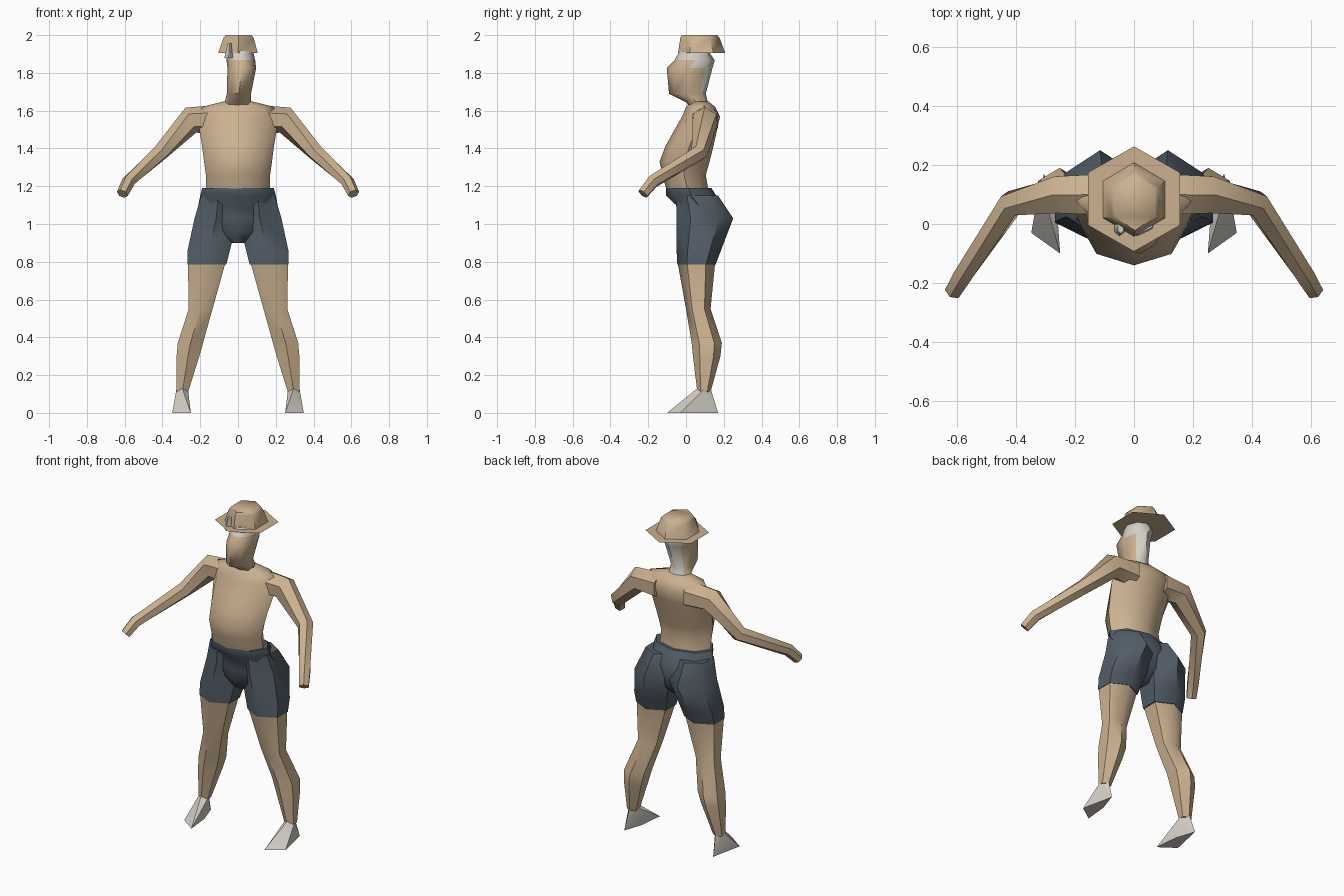
import bpy, bmesh
from math import sin, cos, pi, radians
from mathutils import Vector

default_cube = bpy.data.objects.get("Cube")
if default_cube:
    bpy.data.objects.remove(default_cube, do_unlink=True)


def make_material(name, color):
    mat = bpy.data.materials.new(name)
    mat.use_nodes = True
    mat.diffuse_color = (*color, 1)
    mat.node_tree.nodes["Principled BSDF"].inputs["Base Color"].default_value = (*color, 1)
    return mat


skin = make_material("warm tan", (0.60, 0.44, 0.28))
navy = make_material("slate blue", (0.085, 0.11, 0.135))
pale = make_material("off white", (0.65, 0.62, 0.56))


def finish(name, bm, *mats, angle=55):
    """Turn a bmesh into a smooth object that keeps its sharp edges."""
    bmesh.ops.recalc_face_normals(bm, faces=bm.faces)
    mesh = bpy.data.meshes.new(name)
    bm.to_mesh(mesh)
    bm.free()
    for mat in mats:
        mesh.materials.append(mat)
    for poly in mesh.polygons:
        poly.use_smooth = True
    mesh.set_sharp_from_angle(angle=radians(angle))
    obj = bpy.data.objects.new(name, mesh)
    bpy.context.scene.collection.objects.link(obj)
    return obj


def loft(rings, caps=True):
    """Skin a list of point rings."""
    bm = bmesh.new()
    loops = [[bm.verts.new(p) for p in ring] for ring in rings]
    n = len(loops[0])
    for low, high in zip(loops, loops[1:]):
        for i in range(n):
            j = (i + 1) % n
            bm.faces.new((low[i], low[j], high[j], high[i]))
    if caps:
        bm.faces.new(loops[0])
        bm.faces.new(loops[-1])
    return bm


def level_ring(z, cx, half_width, y_front, y_back, sides):
    """Flat ring with corners at front and back, fitted to its extents."""
    cy, ry = (y_front + y_back) / 2, (y_back - y_front) / 2
    rx = half_width / (cos(pi / 6) if sides == 6 else 1)
    return [Vector((cx + rx * sin(2 * pi * i / sides), cy - ry * cos(2 * pi * i / sides), z))
            for i in range(sides)]


def flip(rings, side):
    return [[Vector((p.x * side, p.y, p.z)) for p in ring] for ring in rings]


def tube(path, sides=6):
    """Rings square to a path of (point, radius)."""
    pts = [Vector(p) for p, r in path]
    rings = []
    for i, (p, r) in enumerate(path):
        before = (pts[i] - pts[max(i - 1, 0)]).normalized()
        after = (pts[min(i + 1, len(pts) - 1)] - pts[i]).normalized()
        tangent = (before + after).normalized()
        across = tangent.cross(Vector((0, 0, 1))).normalized()
        up = across.cross(tangent)
        rings.append([pts[i] + r * (across * sin(2 * pi * k / sides) + up * cos(2 * pi * k / sides))
                      for k in range(sides)])
    return rings


# Torso: z, half width, front y, back y
torso = [(1.17, .17, -.10, .12), (1.26, .17, -.125, .105), (1.33, .18, -.14, .125),
         (1.41, .19, -.11, .145), (1.50, .205, -.06, .165), (1.57, .21, -.02, .18),
         (1.62, .19, .0, .155), (1.648, .08, .03, .12)]
finish("torso", loft([level_ring(z, 0, w, f, b, 8) for z, w, f, b in torso]), skin)

# Shorts: hip part
hips = [(1.19, .19, -.105, .135), (1.15, .2, -.105, .16), (1.10, .21, -.052, .185),
        (1.03, .215, -.048, .19), (.96, .14, -.04, .17), (.90, .06, .0, .1)]
finish("shorts_hips", loft([level_ring(z, 0, w, f, b, 8) for z, w, f, b in hips]), navy)

# Limbs: z, centre x, half width, front y, back y
shorts_leg = [(1.15, .105, .09, -.05, .17), (1.03, .115, .115, -.05, .25),
              (.86, .155, .112, -.05, .185), (.785, .165, .103, -.046, .157)]
bare_leg = [(.80, .165, .1, -.045, .155), (.55, .198, .063, .0, .13),
            (.37, .252, .067, .03, .19), (.30, .265, .06, .037, .182), (.11, .295, .031, .06, .13)]
arm_path = [((.10, .10, 1.55), .08), ((.25, .10, 1.55), .072), ((.415, .07, 1.375), .046),
            ((.58, -.175, 1.225), .036), ((.612, -.228, 1.16), .031)]
foot_points = [(.25, -.10, 0), (.348, -.03, 0), (.305, .17, 0), (.265, .05, 0),
               (.264, .09, .12), (.327, .09, .12), (.295, .06, .13), (.295, .13, .13)]

for label, side in (("left", 1), ("right", -1)):
    for part, rows, mat in (("shorts_leg", shorts_leg, navy), ("leg", bare_leg, skin)):
        rings = [level_ring(*row, 6) for row in rows]
        finish(f"{label}_{part}", loft(flip(rings, side)), mat)
    finish(f"{label}_arm", loft(flip(tube(arm_path), side)), skin)
    bm = bmesh.new()
    for x, y, z in foot_points:
        bm.verts.new((x * side, y, z))
    bmesh.ops.convex_hull(bm, input=bm.verts)
    finish(f"{label}_foot", bm, pale, angle=40)

# Head with hair on the back and brow
head = [(1.62, 0, .085, .02, .12), (1.645, .0, .07, .0, .115), (1.69, .005, .064, -.09, .105),
        (1.825, .02, .076, -.102, .14), (1.867, .015, .076, -.06, .152), (1.915, .01, .07, -.035, .12)]
obj = finish("head", loft([level_ring(*row, 8) for row in head]), skin, pale)
for poly in obj.data.polygons:
    if poly.center.z > 1.865 or (poly.center.z > 1.66 and poly.center.y > .06):
        poly.material_index = 1

# Lock of hair poking out of the hat
lock = [level_ring(1.88, -.05, .022, -.045, .02, 6), level_ring(1.955, -.045, .01, -.032, .01, 6)]
finish("hair_lock", loft(lock), pale)

# Hat: closed crown and a flat sheet brim
crown = [(1.905, 0, .105, -.042, .208), (1.985, .003, .08, -.03, .178), (2.0, .003, .068, -.022, .165)]
finish("hat_crown", loft([level_ring(*row, 6) for row in crown]), skin)
brim = [level_ring(1.905, 0, .105, -.042, .208, 6), level_ring(1.905, 0, .156, -.093, .263, 6)]
finish("hat_brim", loft(brim, caps=False), skin)
